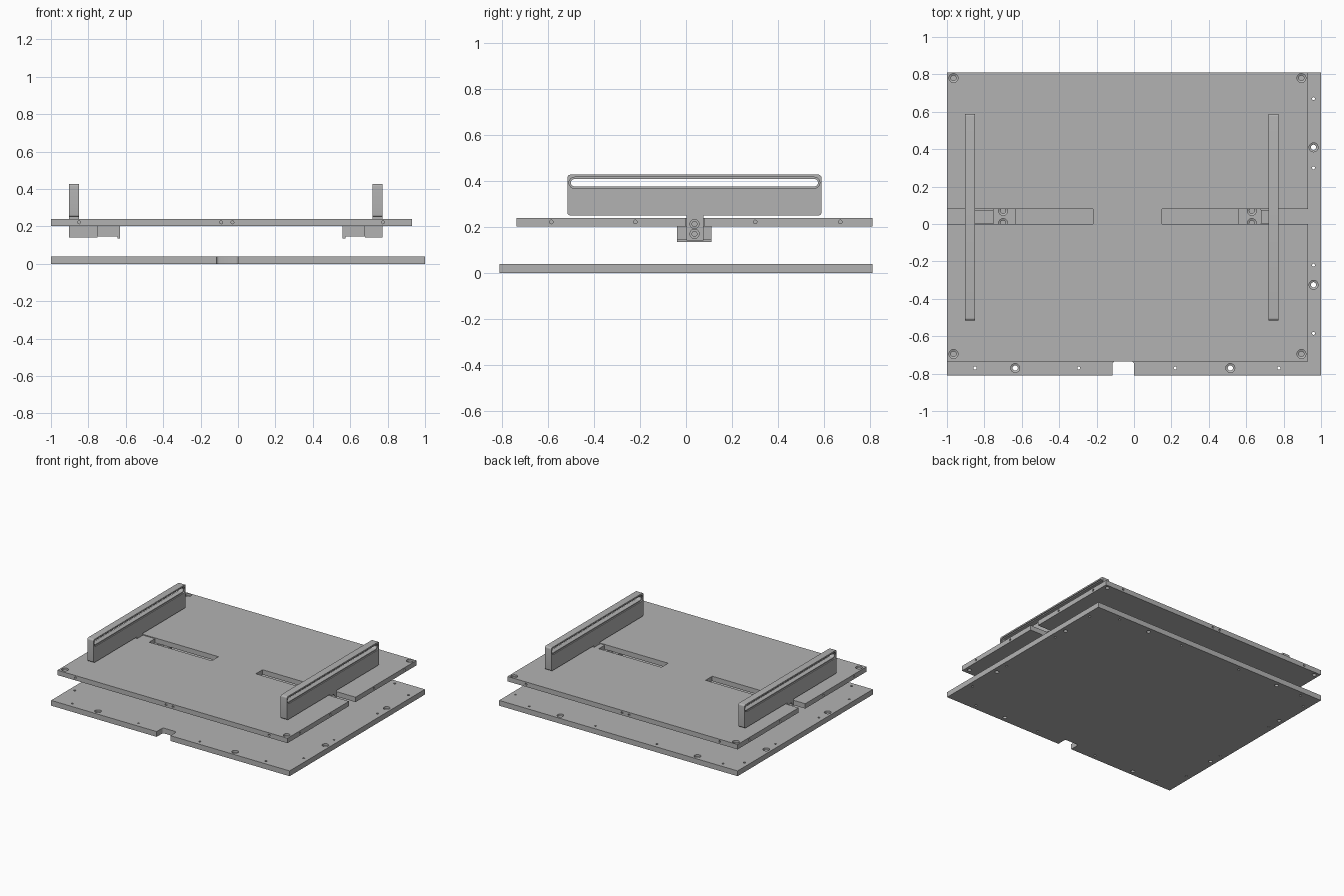
import bpy, bmesh, math
from mathutils import Matrix, Vector

old = bpy.data.objects.get("Cube")
if old:
    bpy.data.objects.remove(old)

grey = bpy.data.materials.new("plain grey")
grey.use_nodes = True
colour = (0.45, 0.45, 0.45, 1)
grey.diffuse_color = colour
grey.node_tree.nodes["Principled BSDF"].inputs["Base Color"].default_value = colour


def box(bm, lo, hi):
    lo, hi = Vector(lo), Vector(hi)
    size = Matrix.Diagonal((*(hi - lo), 1))
    bmesh.ops.create_cube(bm, size=1, matrix=Matrix.Translation((lo + hi) / 2) @ size)


def drill(bm, at, into, profile, sides=20):
    """Closed turned solid starting at a point and running along a direction."""
    turn = Vector((0, 0, 1)).rotation_difference(Vector(into)).to_matrix()
    rings = [[bm.verts.new(Vector(at) + turn @ Vector((
        r * math.cos(math.tau * i / sides), r * math.sin(math.tau * i / sides), d)))
        for i in range(sides)] for r, d in profile]
    for a, b in zip(rings, rings[1:]):
        for i in range(sides):
            j = (i + 1) % sides
            bm.faces.new((a[i], a[j], b[j], b[i]))
    bm.faces.new(rings[0][::-1])
    bm.faces.new(rings[-1])


def rounded_slab(bm, x0, x1, y0, y1, z0, z1, r, steps=6):
    """Rounded rectangle in the side plane, extruded along x."""
    corners = ((y1 - r, z1 - r), (y0 + r, z1 - r), (y0 + r, z0 + r), (y1 - r, z0 + r))
    pts = [(cy + r * math.cos(a), cz + r * math.sin(a))
           for q, (cy, cz) in enumerate(corners)
           for a in [(q + k / steps) * math.pi / 2 for k in range(steps + 1)]]
    face = bm.faces.new([bm.verts.new((x0, y, z)) for y, z in pts])
    ext = bmesh.ops.extrude_face_region(bm, geom=[face])
    moved = [v for v in ext["geom"] if isinstance(v, bmesh.types.BMVert)]
    bmesh.ops.translate(bm, verts=moved, vec=(x1 - x0, 0, 0))


def to_object(name, bm):
    bmesh.ops.remove_doubles(bm, verts=bm.verts, dist=1e-5)
    bmesh.ops.recalc_face_normals(bm, faces=bm.faces)
    mesh = bpy.data.meshes.new(name)
    bm.to_mesh(mesh)
    bm.free()
    mesh.materials.append(grey)
    obj = bpy.data.objects.new(name, mesh)
    bpy.context.collection.objects.link(obj)
    return obj


def carve(name, solid, *cutters):
    """Subtract each cutter mesh from the solid and keep the plain result."""
    obj = to_object(name, solid)
    for bm in cutters:
        tool = to_object("cutter", bm)
        tool.hide_render = True
        mod = obj.modifiers.new("cut", "BOOLEAN")
        mod.operation, mod.solver, mod.object = "DIFFERENCE", "EXACT", tool
        bpy.context.view_layer.update()
        result = bpy.data.meshes.new_from_object(
            obj.evaluated_get(bpy.context.evaluated_depsgraph_get()))
        obj.modifiers.clear()
        obj.data = result
        bpy.data.objects.remove(tool)
    bpy.ops.object.select_all(action="DESELECT")
    obj.select_set(True)
    bpy.context.view_layer.objects.active = obj
    bpy.ops.object.shade_smooth_by_angle(angle=math.radians(30))
    return obj


DOWN = (0, 0, -1)
SCREW = [(0.024, -0.01), (0.024, 0.015), (0.014, 0.02), (0.014, 0.08)]
PIN = [(0.008, -0.01), (0.008, 0.06)]
PIN_X = (-0.85, -0.295, 0.22, 0.775)
PIN_Y = (-0.585, -0.22, 0.3, 0.67)

# Base plate with a cable notch and rows of holes along its edges
base, notch, holes = bmesh.new(), bmesh.new(), bmesh.new()
box(base, (-1, -0.81, 0), (1, 0.81, 0.04))
box(notch, (-0.115, -0.9, -0.1), (0, -0.735, 0.1))
inner = [e for e in notch.edges
         if all(v.co.y > -0.8 for v in e.verts) and e.verts[0].co.x == e.verts[1].co.x]
bmesh.ops.bevel(notch, geom=inner, offset=0.015, segments=4, affect="EDGES", profile=0.5)
for side in (-1, 1):
    for x in PIN_X:
        drill(holes, (x, 0.77 * side, 0.04), DOWN, PIN, 12)
    for y in PIN_Y:
        drill(holes, (0.96 * side, y, 0.04), DOWN, PIN, 12)
    for x in (-0.635, 0.515):
        drill(holes, (x, 0.77 * side, 0.04), DOWN, SCREW)
    for y in (-0.325, 0.41):
        drill(holes, (0.96 * side, y, 0.04), DOWN, SCREW)
carve("base_plate", base, notch, holes)

# Upper plate with two open slots, corner screws and edge holes
top, slots, holes = bmesh.new(), bmesh.new(), bmesh.new()
box(top, (-1, -0.735, 0.203), (0.93, 0.81, 0.24))
box(slots, (-1.1, 0, 0.1), (-0.22, 0.08, 0.3))
box(slots, (0.15, 0, 0.1), (1.1, 0.08, 0.3))
for x in (-0.965, 0.895):
    for y in (-0.695, 0.78):
        drill(holes, (x, y, 0.24), DOWN, SCREW)
for y, way in ((-0.735, 1), (0.81, -1)):
    for x in (-0.85, -0.09, -0.03, 0.775):
        drill(holes, (x, y, 0.222), (0, way, 0), PIN, 12)
for x, way in ((-1, 1), (0.93, -1)):
    for y in PIN_Y:
        drill(holes, (x, y, 0.222), (way, 0, 0), PIN, 12)
carve("upper_plate", top, slots, holes)


def clamp(side, outer, shoulder, end, grip, screw_x, way):
    """Sliding bracket below the plate and the slotted rail it carries."""
    def span(bm, a, b, y0, y1, z0, z1):
        box(bm, (min(a, b), y0, z0), (max(a, b), y1, z1))

    post, bores = bmesh.new(), bmesh.new()
    span(post, outer, shoulder, 0.002, 0.076, 0.142, 0.236)
    carve_post = bmesh.new()
    span(carve_post, outer, grip, 0.002, 0.076, 0.236, 0.252)
    for z in (0.17, 0.213):
        drill(bores, (outer, 0.037, z), (way, 0, 0),
              [(0.02, -0.01), (0.02, 0.03), (0.011, 0.03001), (0.011, 0.07)])
    carve(side + "_slider_post", post, bores)
    to_object(side + "_rail_seat", carve_post)

    # Wide foot that grips the underside, with a small lip at its inner end
    foot, bores = bmesh.new(), bmesh.new()
    span(foot, shoulder, end, -0.04, 0.11, 0.145, 0.203)
    for y in (0.005, 0.07):
        drill(bores, (screw_x, y, 0.203), DOWN, SCREW)
    carve(side + "_slider_foot", foot, bores)
    lip = bmesh.new()
    span(lip, end + way * -0.015, end, -0.04, 0.11, 0.135, 0.146)
    to_object(side + "_slider_lip", lip)

    # Upright rail with a long stepped slot through it
    x0, x1 = sorted((outer, grip))
    rail, slot = bmesh.new(), bmesh.new()
    rounded_slab(rail, x0, x1, -0.515, 0.588, 0.25, 0.427, 0.013)
    rounded_slab(slot, x0 - 0.1, x1 + 0.1, -0.5, 0.573, 0.376, 0.408, 0.0159)
    steps = bmesh.new()
    for a, b in ((x0 - 0.05, x0 + 0.008), (x1 - 0.008, x1 + 0.05)):
        rounded_slab(steps, a, b, -0.508, 0.581, 0.368, 0.416, 0.0239)
    carve(side + "_rail", rail, slot, steps)


clamp("right", -0.903, -0.75, -0.63, -0.85, -0.7, 1)
clamp("left", 0.772, 0.68, 0.56, 0.718, 0.63, -1)
